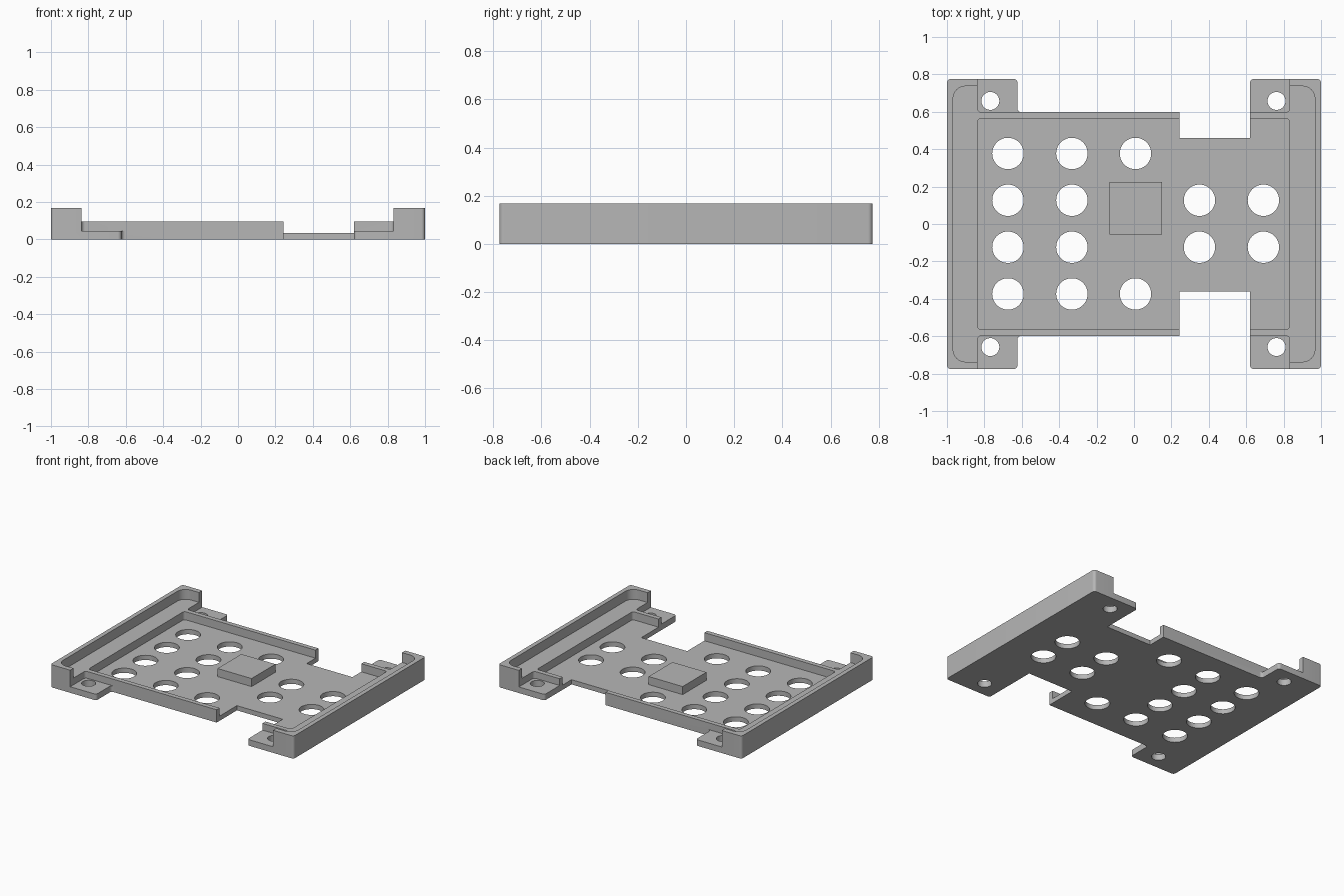
import bpy
import bmesh
from math import sin, cos, pi
from mathutils import Vector

cube = bpy.data.objects.get("Cube")
if cube:
    bpy.data.objects.remove(cube, do_unlink=True)

grey = bpy.data.materials.new("Matte grey")
grey.use_nodes = True
colour = (0.47, 0.47, 0.47, 1)
grey.diffuse_color = colour
grey.node_tree.nodes["Principled BSDF"].inputs["Base Color"].default_value = colour

TOP, LEDGE, TAB, FLOOR = 0.168, 0.095, 0.045, 0.035
ABOVE, BELOW = 0.4, -0.2


def rounded(corners, steps=8):
    """Round the square corners of a polygon given as (x, y, radius)."""
    points = []
    for i, (x, y, r) in enumerate(corners):
        p = Vector((x, y))
        if r == 0:
            points.append(p)
            continue
        a = (Vector(corners[i - 1][:2]) - p).normalized()
        b = (Vector(corners[(i + 1) % len(corners)][:2]) - p).normalized()
        for k in range(steps + 1):
            t = k / steps * pi / 2
            points.append(p + r * (a + b - b * cos(t) - a * sin(t)))
    return points


def rect(x0, y0, x1, y1, r=0):
    return rounded([(x0, y0, r), (x1, y0, r), (x1, y1, r), (x0, y1, r)])


def circle(x, y, r, n=48):
    return [Vector((x + r * cos(2 * pi * k / n), y + r * sin(2 * pi * k / n))) for k in range(n)]


def prism(name, points, z0, z1):
    bm = bmesh.new()
    face = bm.faces.new([bm.verts.new((p.x, p.y, z0)) for p in points])
    ext = bmesh.ops.extrude_face_region(bm, geom=[face])
    verts = [g for g in ext["geom"] if isinstance(g, bmesh.types.BMVert)]
    bmesh.ops.translate(bm, verts=verts, vec=(0, 0, z1 - z0))
    bmesh.ops.recalc_face_normals(bm, faces=bm.faces)
    mesh = bpy.data.meshes.new(name)
    bm.to_mesh(mesh)
    bm.free()
    obj = bpy.data.objects.new(name, mesh)
    mesh.materials.append(grey)
    bpy.context.collection.objects.link(obj)
    return obj


def activate(obj):
    bpy.ops.object.select_all(action='DESELECT')
    obj.select_set(True)
    bpy.context.view_layer.objects.active = obj


def cut(obj, points, z0):
    cutter = prism("cutter", points, z0, ABOVE)
    cutter.hide_render = True
    mod = obj.modifiers.new("cut", 'BOOLEAN')
    mod.operation = 'DIFFERENCE'
    mod.solver = 'EXACT'
    mod.object = cutter
    activate(obj)
    bpy.ops.object.modifier_apply(modifier=mod.name)
    bpy.data.objects.remove(cutter, do_unlink=True)


# Outer block with mounting tabs at the corners and notches in both long sides
Y, W, R = 0.775, 0.598, 0.02
tray = prism("tray", rounded([
    (-1, -Y, R), (-0.623, -Y, R), (-0.623, -W, R), (0.243, -W, 0),
    (0.243, -0.36, 0), (0.62, -0.36, 0), (0.62, -Y, R), (1, -Y, R),
    (1, Y, R), (0.62, Y, R), (0.62, 0.459, 0), (0.243, 0.459, 0),
    (0.243, W, 0), (-0.623, W, R), (-0.623, Y, R), (-1, Y, R)]), 0, TOP)

# Ledge inside the end rims, open between them
XL, XR = -0.837, 0.832
cut(tray, rect(XL, -1, XR, 1), LEDGE)
cut(tray, rect(-0.967, -0.737, 0.967, 0.737, 0.065), LEDGE)

# Inner well
cut(tray, rect(XL, -0.563, XR, 0.563, 0.018), FLOOR)

# Lowered tabs with screw holes
for s in (-1, 1):
    y0, y1 = sorted((s * W, s))
    cut(tray, rect(XL, y0, -0.5, y1, R), TAB)
    cut(tray, rect(0.5, y0, XR, y1, R), TAB)
    for x in (-0.768, 0.762):
        cut(tray, circle(x, s * 0.658, 0.048, 32), BELOW)

# Ventilation holes
columns = [-0.674, -0.332, 0.008, 0.35, 0.692]
rows = [-0.374, -0.124, 0.127, 0.377]
for i, x in enumerate(columns):
    for j, y in enumerate(rows):
        outer_row = j in (0, 3)
        if i < 2 or (i == 2) == outer_row:
            cut(tray, circle(x, y, 0.084), BELOW)

activate(tray)
bpy.ops.object.shade_smooth_by_angle(angle=pi / 6)

# Raised pad in the middle of the well
prism("center_pad", rect(-0.13, -0.055, 0.15, 0.225), FLOOR - 0.01, LEDGE)
